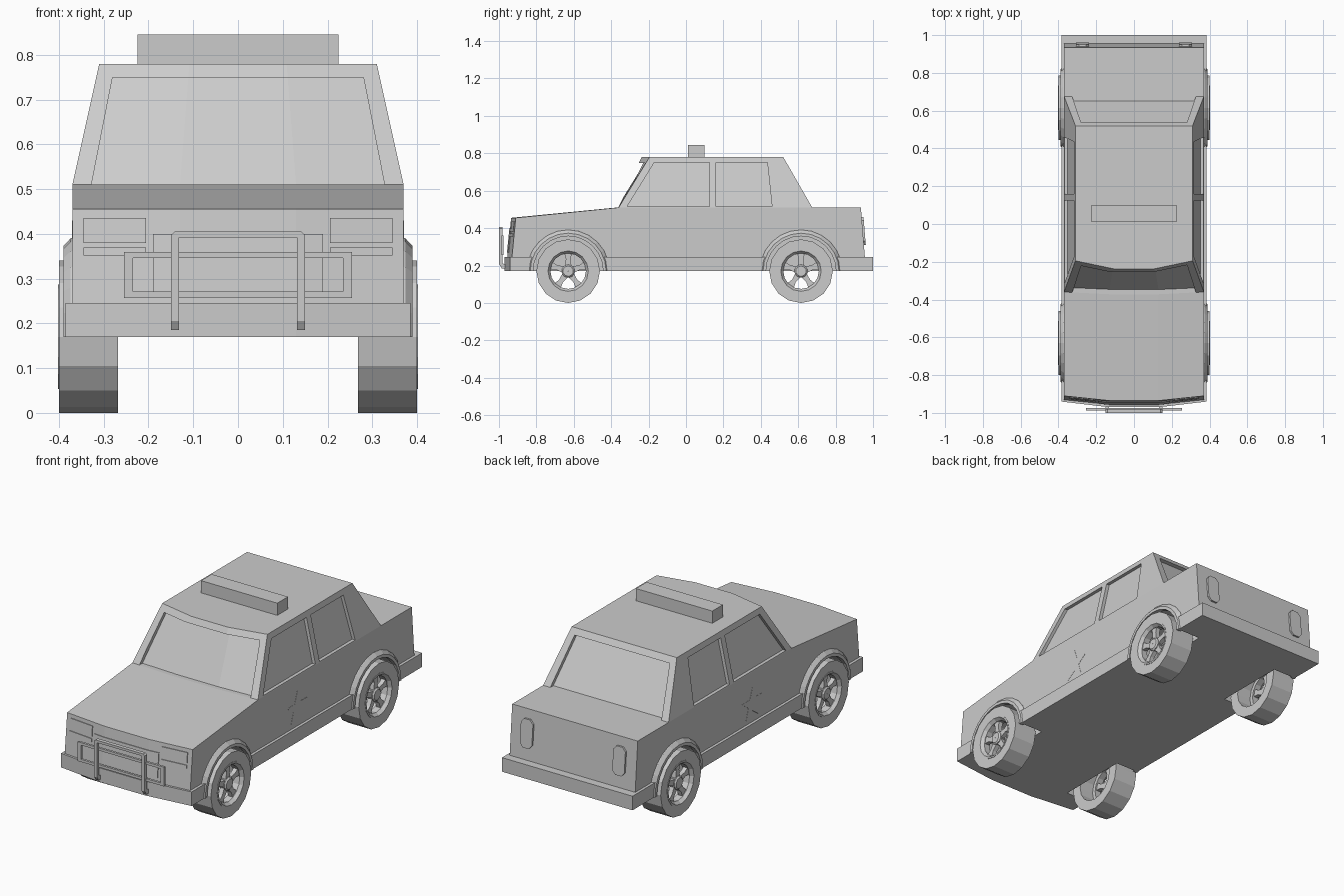
import bpy, bmesh
from math import sin, cos, pi

if "Cube" in bpy.data.objects:
    bpy.data.objects.remove(bpy.data.objects["Cube"])


def loft(name, sections, closed=False):
    """Skin equal-length loops of 3D points; caps the ends unless closed."""
    bm = bmesh.new()
    rows = [[bm.verts.new(p) for p in s] for s in sections]
    n = len(rows[0])
    for i in range(len(rows) if closed else len(rows) - 1):
        a, b = rows[i], rows[(i + 1) % len(rows)]
        for j in range(n):
            k = (j + 1) % n
            bm.faces.new((a[j], a[k], b[k], b[j]))
    if not closed:
        bm.faces.new(rows[0])
        bm.faces.new(rows[-1])
    bmesh.ops.recalc_face_normals(bm, faces=bm.faces)
    me = bpy.data.meshes.new(name)
    bm.to_mesh(me)
    bm.free()
    ob = bpy.data.objects.new(name, me)
    bpy.context.collection.objects.link(ob)
    return ob


def box(name, x0, x1, y0, y1, z0, z1):
    return loft(name, [[(x, y0, z0), (x, y1, z0), (x, y1, z1), (x, y0, z1)] for x in (x0, x1)])


def lathe(name, profile, x_sign, y, z, n=16):
    """Ring around the wheel axle from (radius, x) points."""
    return loft(name, [[(x_sign * x, y + r * sin(2 * pi * i / n), z - r * cos(2 * pi * i / n))
                        for r, x in profile] for i in range(n)], closed=True)


def cut(ob, cutters):
    bpy.context.view_layer.objects.active = ob
    for c in cutters:
        m = ob.modifiers.new("cut", 'BOOLEAN')
        m.operation, m.solver, m.object = 'DIFFERENCE', 'EXACT', c
        bpy.ops.object.modifier_apply(modifier=m.name)


def discard(cutters):
    for c in cutters:
        bpy.data.objects.remove(c, do_unlink=True)


def lerp(a, b, t):
    return a + (b - a) * t


def bow(x):
    return min(1, max(0, (0.37 - abs(x)) / 0.24))


def nose_y(x, z):
    return lerp(-0.935, -0.91, (z - 0.2) / 0.255) - 0.025 * bow(x)


WHEEL_Y, WHEEL_Z = (-0.63, 0.615), 0.17
STATIONS = (-1, -0.35, 0.35, 1)

# Lower body and the skirt with bumpers
body = loft("body", [[(x, nose_y(x, 0.2), 0.2), (x, nose_y(x, 0.455), 0.455),
                      (x, -0.36 - 0.012 * bow(x), 0.51), (x, 0.935, 0.51), (x, 0.96, 0.2)]
                     for x in (-0.37, -0.13, 0.13, 0.37)])
skirt = loft("bumper_skirt", [[(x, y, 0.17), (x, y, 0.245), (x, 1.0, 0.245), (x, 1.0, 0.17)]
                              for x, y in ((-0.385, -0.94), (-0.13, -0.97), (0.13, -0.97), (0.385, -0.94))])
wells = []
for s in (-1, 1):
    for wy in WHEEL_Y:
        wells.append(loft("well_cutter", [[(s * x, wy + 0.197 * cos(2 * pi * i / 24),
                                            WHEEL_Z + 0.197 * sin(2 * pi * i / 24))
                                           for i in range(24)] for x in (0.25, 0.5)]))
cut(body, wells)
cut(skirt, wells)
discard(wells)


# Cabin with recessed windows
def front_pt(u, t, off=0):
    w = min(1, (1 - abs(u)) / 0.65)
    return (u * lerp(0.37, 0.31, t), lerp(-0.36 - 0.012 * w, -0.195 - 0.042 * w, t) + off, 0.51 + 0.27 * t)


def rear_pt(u, t, off=0):
    return (u * lerp(0.37, 0.31, t), lerp(0.675, 0.52, t) - off, 0.51 + 0.27 * t)


cabin = loft("cabin", [[front_pt(u, 0), front_pt(u, 1), rear_pt(u, 1), rear_pt(u, 0)] for u in STATIONS])
windows = []
for pt in (front_pt, rear_pt):
    windows.append(loft("screen_cutter", [[pt(u, -0.04, 0.025), pt(u, -0.04, -0.1),
                                           pt(u, 0.885, -0.1), pt(u, 0.885, 0.025)]
                                          for u in (-0.885, -0.35, 0.35, 0.885)]))
SIDE_WINDOWS = (((-0.315, 0.515), (-0.17, 0.75), (0.125, 0.75), (0.125, 0.515)),
                ((0.16, 0.515), (0.16, 0.75), (0.435, 0.75), (0.46, 0.515)))
for s in (-1, 1):
    for outline in SIDE_WINDOWS:
        windows.append(loft("window_cutter", [[(s * (lerp(0.37, 0.31, (z - 0.51) / 0.27) + d), y, z)
                                               for y, z in outline] for d in (-0.018, 0.1)]))
cut(cabin, windows)
discard(windows)

# Roof light bar
box("light_bar", -0.225, 0.225, 0.01, 0.1, 0.775, 0.845)


# Nose panels: headlights, indicators, grille
def nose_panel(name, xs, z0, z1, h=0.004):
    loft(name, [[(x, nose_y(x, z0) - h, z0), (x, nose_y(x, z1) - h, z1),
                 (x, nose_y(x, z1) + 0.01, z1), (x, nose_y(x, z0) + 0.01, z0)] for x in xs])


nose_panel("grille", (-0.19, -0.13, 0.13, 0.19), 0.27, 0.40)
for s in (-1, 1):
    nose_panel("headlight", (s * 0.205, s * 0.345), 0.38, 0.435)
    nose_panel("indicator", (s * 0.205, s * 0.345), 0.352, 0.37)

# Push bar: bent hoop, feet and rectangular ring
half = [(0.132, 0.205), (0.15, 0.205), (0.15, 0.397), (0.141, 0.405)]
inner = [(0.132, 0.392)]
hoop = half + [(-x, z) for x, z in reversed(half)] + [(-x, z) for x, z in inner] + inner
loft("push_bar_hoop", [[(x, y, z) for x, z in hoop] for y in (-1.0, -0.98)])
for s in (-1, 1):
    loft("push_bar_foot", [[(s * x, -1.0, 0.21), (s * x, -0.98, 0.21), (s * x, -0.95, 0.205),
                            (s * x, -0.95, 0.185), (s * x, -0.985, 0.185)] for x in (0.132, 0.15)])
    box("push_bar_ring_end", s * 0.235, s * 0.255, -0.987, -0.975, 0.257, 0.36)
for z0, z1 in ((0.257, 0.271), (0.346, 0.36)):
    box("push_bar_ring_rail", -0.235, 0.235, -0.987, -0.975, z0, z1)

for s in (-1, 1):
    # Tail light: tall plate with clipped corners on the sloping tail
    light = [(0.255, 0.31), (0.29, 0.31), (0.308, 0.33), (0.308, 0.44),
             (0.29, 0.46), (0.255, 0.46), (0.237, 0.44), (0.237, 0.33)]
    loft("tail_light", [[(s * x, lerp(0.96, 0.935, (z - 0.2) / 0.31) + d, z) for x, z in light]
                        for d in (-0.01, 0.01)])
    # Star on the front door
    star = [((0.09 if i % 2 == 0 else 0.036), i * pi / 5) for i in range(10)]
    loft("door_star", [[(s * x, -0.03 + r * sin(a), 0.34 + r * cos(a)) for r, a in star]
                       for x in (0.365, 0.371)])

    for wy in WHEEL_Y:
        # Arch flare
        flare = ((0.222, 0.365), (0.220, 0.374), (0.203, 0.390), (0.187, 0.390), (0.187, 0.365))
        loft("arch_flare", [[(s * x, wy + r * cos(pi * i / 12), WHEEL_Z + r * sin(pi * i / 12))
                             for r, x in flare] for i in range(13)])
        # Wheel
        lathe("tyre", ((0.17, 0.268), (0.17, 0.40), (0.115, 0.40), (0.115, 0.268)), s, wy, WHEEL_Z)
        lathe("rim", ((0.117, 0.402), (0.108, 0.402), (0.095, 0.385), (0.095, 0.35), (0.117, 0.35)),
              s, wy, WHEEL_Z)
        lathe("hub", ((0.0355, 0.355), (0.0355, 0.385), (0.028, 0.392), (0.001, 0.392), (0.001, 0.355)),
              s, wy, WHEEL_Z, 10)
        for k in range(5):
            a = 2 * pi * k / 5
            spoke = []
            for r, w in ((0.025, 0.018), (0.065, 0.012), (0.1, 0.022)):
                spoke.append([(s * x, wy + r * sin(a) + e * w * cos(a), WHEEL_Z + r * cos(a) - e * w * sin(a))
                              for x, e in ((0.358, -1), (0.358, 1), (0.382, 1), (0.382, -1))])
            loft("spoke", spoke)
